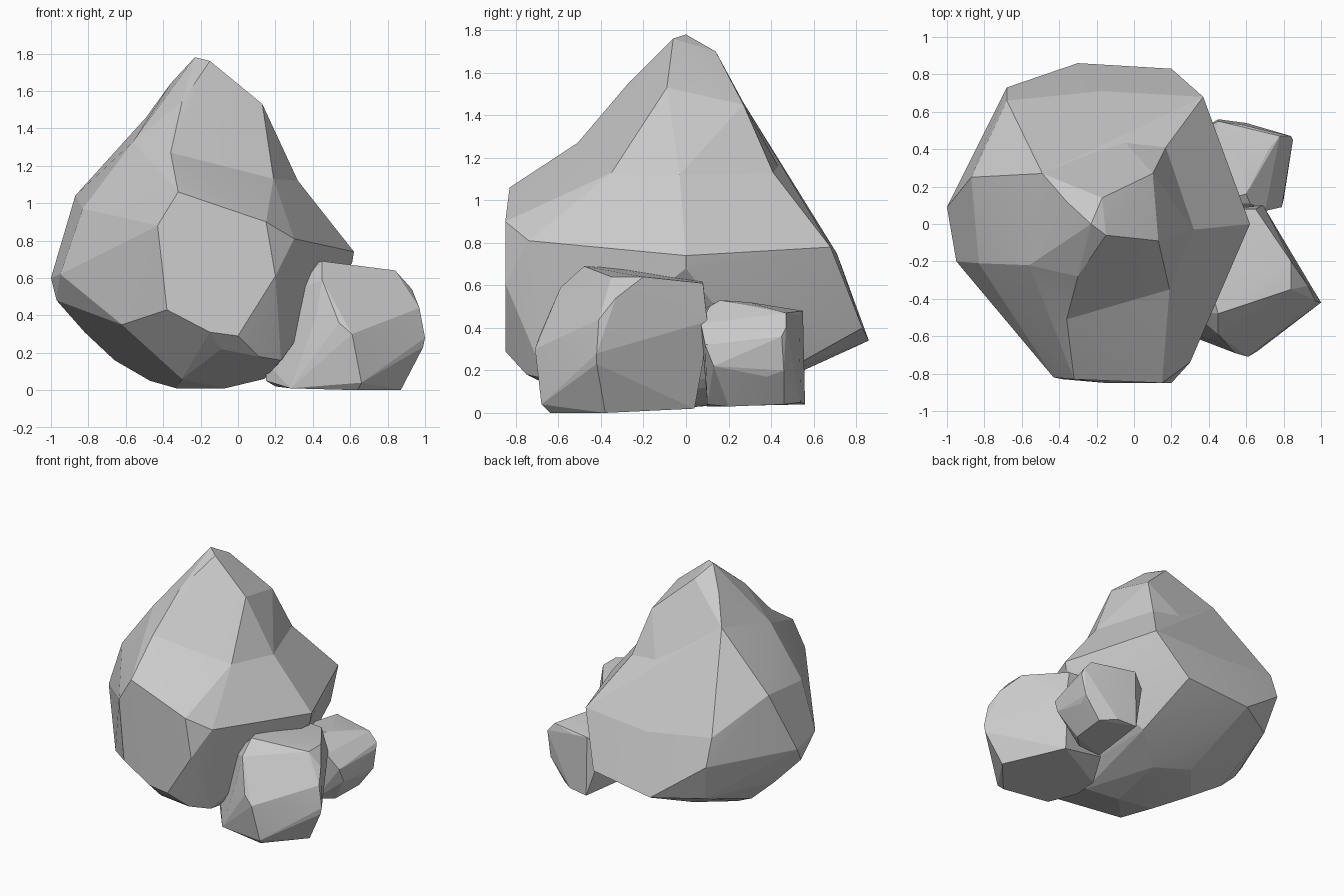
import bpy, bmesh, math


def chiselled_rock(name, corners):
    """Rock with flat facets wrapped around its corner points."""
    bm = bmesh.new()
    for c in corners:
        bm.verts.new(c)
    res = bmesh.ops.convex_hull(bm, input=bm.verts[:])
    junk = {g for g in res["geom_interior"] + res["geom_unused"]
            if isinstance(g, bmesh.types.BMVert)}
    bmesh.ops.delete(bm, geom=list(junk), context='VERTS')
    bmesh.ops.dissolve_limit(bm, angle_limit=math.radians(3),
                             verts=bm.verts[:], edges=bm.edges[:])
    bmesh.ops.recalc_face_normals(bm, faces=bm.faces[:])
    mesh = bpy.data.meshes.new(name)
    bm.to_mesh(mesh)
    bm.free()
    ob = bpy.data.objects.new(name, mesh)
    bpy.context.collection.objects.link(ob)
    return ob


# Shoulder ring shared by the body and the peak of the boulder
shoulder = [(-.36, -.51, 1.27), (.19, -.35, 1.13), (.32, -.03, 1.12),
            (.17, .41, 1.13), (-.05, .44, 1.15), (-.40, .45, 1.15),
            (-.49, .27, 1.46), (-.56, -.22, 1.33)]

# Boulder body: widest band, front face, underside
band = [(.62, 0, .74), (.61, 0, .68), (.30, -.74, .81), (.37, .68, .78),
        (.15, -.85, .90), (-.32, -.83, 1.06), (-.43, -.82, .88),
        (-.83, -.21, .97), (-.87, .25, 1.04), (-.95, -.20, .62),
        (-1, .09, .60), (-.68, .66, .82), (-.17, .71, .75),
        (-.68, .73, .62), (-.30, .86, .34), (.20, .83, .40)]
underside = [(.20, -.85, .61), (0, -.85, .29), (-.15, -.85, .31),
             (-.38, -.83, .43), (-.62, -.59, .35), (.11, -.75, .18),
             (.23, -.66, .16), (-.09, -.77, .22), (-.97, 0, .48),
             (-.82, .10, .31), (-.66, .15, .16), (-.47, .05, .05),
             (-.33, -.20, .01), (-.07, -.25, .01), (.14, -.35, .06),
             (-.30, -.50, .06), (-.27, .29, .08), (.25, .40, .16),
             (-.62, .66, .34), (.0, .2, .04)]
boulder = chiselled_rock("boulder", shoulder + band + underside)

# Boulder peak, fused onto the body
tip = [(-.23, 0, 1.78), (-.15, -.06, 1.76), (-.17, .14, 1.70),
       (.13, -.09, 1.53), (.10, .27, 1.45), (-.30, -.28, 1.54),
       (-.36, .12, 1.64), (-.1, 0, .7)]
peak = chiselled_rock("boulder_peak", shoulder + tip)
mod = boulder.modifiers.new("fuse", 'BOOLEAN')
mod.operation = 'UNION'
mod.solver = 'EXACT'
mod.object = peak
bpy.context.view_layer.objects.active = boulder
bpy.ops.object.modifier_apply(modifier=mod.name)
bpy.data.objects.remove(peak)

# Small rock at the front right
front_stone = chiselled_rock("front_stone", [
    (.45, -.48, .69), (.40, -.30, .68), (.84, -.20, .64), (.84, -.35, .64),
    (.65, .08, .61), (.50, .08, .62), (.45, -.59, .59), (.30, -.46, .53),
    (.28, -.45, .42), (.54, -.69, .36), (.61, -.71, .30), (.42, -.62, .40),
    (.97, -.41, .44), (1, -.42, .28), (.99, -.42, .23), (.93, -.33, .54),
    (.69, .10, .43), (.67, .08, .24), (.15, -.43, .15), (.15, -.43, .05),
    (.28, -.59, .01), (.66, -.68, .04), (.64, -.64, 0), (.87, -.38, 0),
    (.65, .04, .02), (.20, -.20, .02), (.30, 0, .10), (.30, 0, .55)])

# Smaller rock at the back right
back_stone = chiselled_rock("back_stone", [
    (.60, .16, .53), (.58, .30, .52), (.72, .40, .49), (.78, .47, .47),
    (.45, .55, .48), (.62, .11, .50), (.85, .45, .36), (.82, .46, .20),
    (.80, .38, .17), (.80, .13, .22), (.79, .09, .32), (.70, .07, .42),
    (.84, .47, .40), (.58, .53, .46), (.60, .54, .05), (.70, .46, .04),
    (.45, .56, .04), (.68, .20, .03), (.58, .10, .04), (.40, .10, .03),
    (.35, .10, .50), (.35, .50, .40)])

# Crisp facets, slightly softened where they barely bend
for rock in (boulder, front_stone, back_stone):
    bpy.ops.object.select_all(action='DESELECT')
    rock.select_set(True)
    bpy.context.view_layer.objects.active = rock
    bpy.ops.object.shade_smooth_by_angle(angle=math.radians(8))
